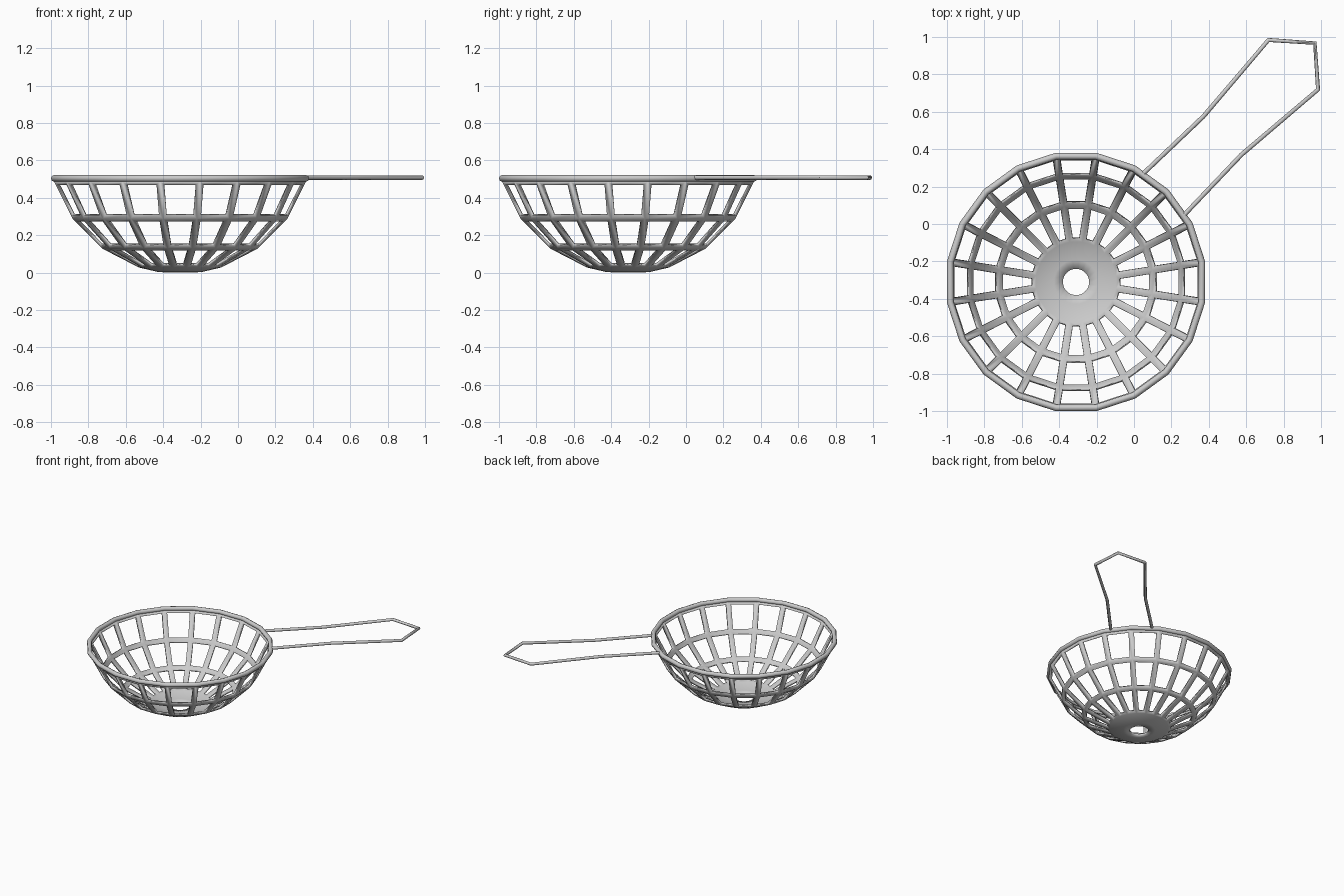
import bpy, bmesh
from math import sin, cos, radians, pi

if "Cube" in bpy.data.objects:
    bpy.data.objects.remove(bpy.data.objects["Cube"])

CX = CY = -0.31      # bowl centre
SIDES = 20
R = 0.71             # bowl sphere radius


def ring_points(r, z):
    return [(CX + r * cos(2 * pi * (i + 0.5) / SIDES),
             CY + r * sin(2 * pi * (i + 0.5) / SIDES), z) for i in range(SIDES)]


def smooth(ob, angle=30):
    bpy.ops.object.select_all(action='DESELECT')
    ob.select_set(True)
    bpy.context.view_layer.objects.active = ob
    bpy.ops.object.shade_smooth_by_angle(angle=radians(angle))


def wire(name, points, radius, cyclic):
    cu = bpy.data.curves.new(name, 'CURVE')
    cu.dimensions = '3D'
    cu.bevel_depth = radius
    cu.bevel_resolution = 2
    cu.use_fill_caps = True
    sp = cu.splines.new('POLY')
    sp.points.add(len(points) - 1)
    for p, co in zip(sp.points, points):
        p.co = (*co, 1)
    sp.use_cyclic_u = cyclic
    ob = bpy.data.objects.new(name, cu)
    bpy.context.collection.objects.link(ob)
    bpy.ops.object.select_all(action='DESELECT')
    ob.select_set(True)
    bpy.context.view_layer.objects.active = ob
    bpy.ops.object.convert(target='MESH')
    smooth(bpy.context.object, 50)


# Basket: spherical bowl with a pierced base and open windows
profile = [(0.071, 0.008), (0.12, 0.012)]
profile += [(R * sin(radians(a)), R * (1 - cos(radians(a)))) for a in (18, 36, 54, 72)]
bm = bmesh.new()
rings = [[bm.verts.new(p) for p in ring_points(r, z)] for r, z in profile]
windows = []
for k in range(len(rings) - 1):
    for i in range(SIDES):
        j = (i + 1) % SIDES
        f = bm.faces.new((rings[k][i], rings[k][j], rings[k + 1][j], rings[k + 1][i]))
        if k >= 2:
            windows.append(f)
bm.normal_update()
bmesh.ops.inset_individual(bm, faces=windows, thickness=0.02, use_even_offset=True)
bmesh.ops.delete(bm, geom=windows, context='FACES')
me = bpy.data.meshes.new("basket")
bm.to_mesh(me)
bm.free()
basket = bpy.data.objects.new("basket", me)
bpy.context.collection.objects.link(basket)
solid = basket.modifiers.new("thickness", 'SOLIDIFY')
solid.thickness = 0.016
solid.offset = 0
smooth(basket)

# Rim wire around the top edge
wire("rim", ring_points(0.681, 0.504), 0.018, True)

# Handle: bent wire loop, mirrored about the diagonal
half = [(0.045, 0.265), (0.371, 0.575), (0.719, 0.984)]
path = half + [(0.967, 0.967)] + [(y, x) for x, y in reversed(half)]
wire("handle", [(x, y, 0.508) for x, y in path], 0.012, False)
